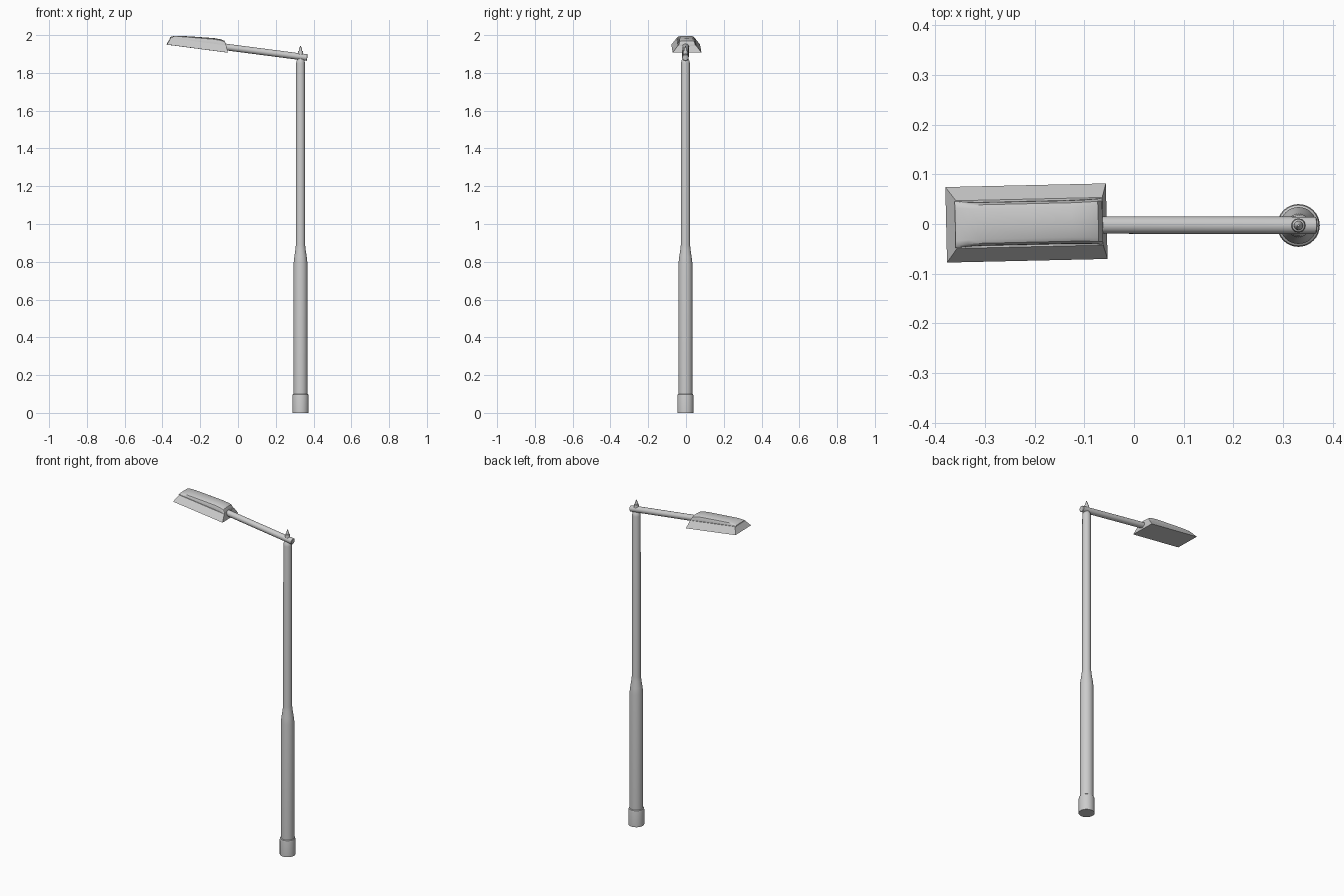
import bpy, math
from mathutils import Vector, Euler

if "Cube" in bpy.data.objects:
    bpy.data.objects.remove(bpy.data.objects["Cube"])

def make(name, verts, faces, angle=30):
    me = bpy.data.meshes.new(name)
    me.from_pydata(verts, [], faces)
    ob = bpy.data.objects.new(name, me)
    bpy.context.collection.objects.link(ob)
    bpy.ops.object.select_all(action='DESELECT')
    ob.select_set(True)
    bpy.context.view_layer.objects.active = ob
    bpy.ops.object.mode_set(mode='EDIT')
    bpy.ops.mesh.select_all(action='SELECT')
    bpy.ops.mesh.normals_make_consistent(inside=False)
    bpy.ops.object.mode_set(mode='OBJECT')
    bpy.ops.object.shade_smooth_by_angle(angle=math.radians(angle))
    return ob

def loft(name, rings, angle=30):
    """Skin equal-sized closed rings and cap both ends."""
    n = len(rings[0])
    verts = [v for r in rings for v in r]
    faces = [(i * n + j, i * n + (j + 1) % n, (i + 1) * n + (j + 1) % n, (i + 1) * n + j)
             for i in range(len(rings) - 1) for j in range(n)]
    faces += [tuple(range(n)), tuple(range((len(rings) - 1) * n, len(rings) * n))]
    return make(name, verts, faces, angle)

def turned(name, profile, n=32):
    """Solid of revolution about local z from (radius, height) pairs."""
    return loft(name, [[(r * math.cos(2 * math.pi * k / n), r * math.sin(2 * math.pi * k / n), z)
                        for k in range(n)] for r, z in profile])

PX, PY = 0.331, -0.003

# Stepped pole with base collar and rounded cap
pole = turned("pole", [(.043, 0), (.043, .088), (.041, .097), (.037, .10), (.037, .79),
                       (.033, .825), (.027, .865), (.0245, .89), (.0235, 1.85),
                       (.021, 1.865), (.015, 1.874)])
pole.location = (PX, PY, 0)

# Neck and pointed finial holding the arm
finial = turned("finial", [(.014, 1.865), (.014, 1.908), (.0125, 1.915), (.009, 1.917),
                           (.008, 1.924), (.002, 1.942)], 24)
finial.location = (PX, PY, 0)

# Sloping arm
a, b = Vector((.367, -.003, 1.881)), Vector((-.065, -.002, 1.937))
arm = turned("arm", [(.015, 0), (.0175, .002), (.0175, (b - a).length)], 24)
arm.location = a
arm.rotation_mode = 'QUATERNION'
arm.rotation_quaternion = (b - a).to_track_quat('Z', 'Y')

# Lamp head lower housing: tapered tray
def rect(x0, x1, y, z):
    return [(x0, -y, z), (x1, -y, z), (x1, y, z), (x0, y, z)]

tray = loft("lamp_housing", [rect(-.163, .163, .076, 0), rect(-.147, .150, .048, .037)])

# Lamp head domed cover, lofted along its length: (x, half width, top height)
rings = []
for x, w, top in [(-.150, .047, .042), (-.143, .047, .046), (-.125, .045, .051), (-.10, .044, .0555),
                  (0, .044, .062), (.084, .044, .067), (.12, .045, .065), (.138, .046, .060),
                  (.149, .047, .042)]:
    h = top - .034
    half = [(w, .034), (w * .98, .034 + h * .45), (w * .88, .034 + h * .8), (w * .7, .034 + h * .95)]
    sec = half + [(0, top)] + [(-y, z) for y, z in reversed(half)]
    rings.append([(x, y, z) for y, z in sec])
cover = loft("lamp_cover", rings, 35)

for ob in (tray, cover):
    ob.location = (-.2165, .002, 1.9285)
    ob.rotation_euler = Euler((0, math.radians(7.5), math.radians(1.3)))
